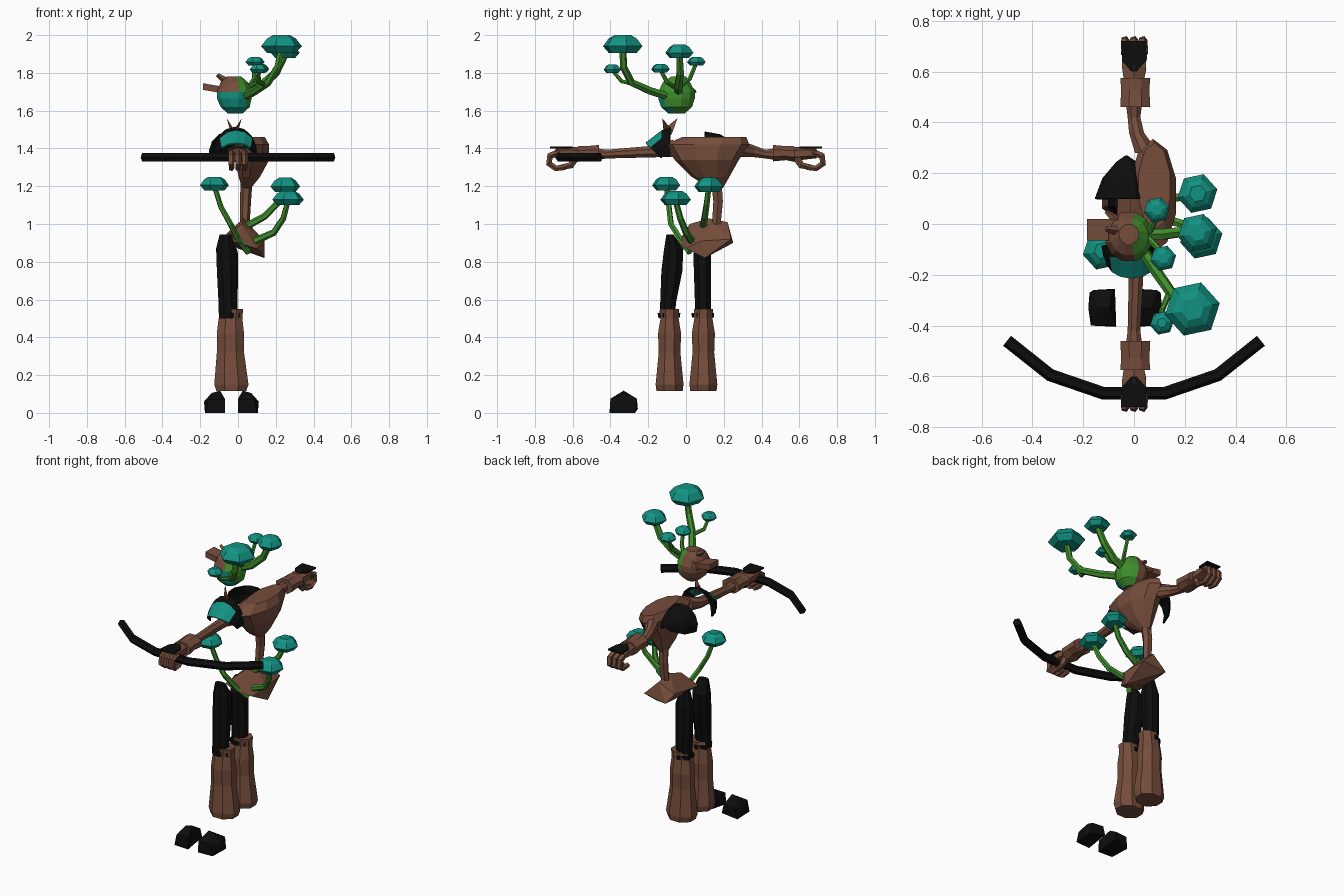
import bpy, bmesh, math
from mathutils import Vector


def material(name, col):
    m = bpy.data.materials.new(name)
    m.diffuse_color = (*col, 1)
    return m


BROWN = material("bark brown", (0.18, 0.075, 0.045))
GREEN = material("stem green", (0.05, 0.27, 0.025))
TEAL = material("cap teal", (0.006, 0.29, 0.225))
BLACK = material("black", (0.004, 0.004, 0.004))


def finish(name, bm, mats, rule=None):
    """Turn a bmesh into a flat-shaded object; rule picks the material slot."""
    bmesh.ops.recalc_face_normals(bm, faces=bm.faces)
    if rule:
        for f in bm.faces:
            f.material_index = rule(f.calc_center_median())
    me = bpy.data.meshes.new(name)
    bm.to_mesh(me)
    bm.free()
    ob = bpy.data.objects.new(name, me)
    bpy.context.collection.objects.link(ob)
    for m in mats:
        me.materials.append(m)
    return ob


def skin(bm, rings, closed=True, caps=True):
    n = len(rings[0])
    for a, b in zip(rings, rings[1:]):
        for i in range(n if closed else n - 1):
            j = (i + 1) % n
            bm.faces.new((a[i], a[j], b[j], b[i]))
    if caps:
        bm.faces.new(rings[0])
        bm.faces.new(rings[-1])


def loft(name, sections, mats, sides=8, axis="z", rule=None, turn=0.5):
    """Sections are (x, y, z, r1, r2): radii x,y along z, or x,z along y."""
    bm = bmesh.new()
    rings = []
    for x, y, z, r1, r2 in sections:
        ring = []
        for i in range(sides):
            a = math.tau * (i + turn) / sides
            u, v = r1 * math.cos(a), r2 * math.sin(a)
            ring.append(bm.verts.new((x + u, y + v, z) if axis == "z" else (x + u, y, z + v)))
        rings.append(ring)
    skin(bm, rings)
    return finish(name, bm, mats, rule)


def tube(name, path, r0, r1, mat, sides=6):
    bm = bmesh.new()
    pts = [Vector(p) for p in path]
    rings = []
    side = None
    for i, p in enumerate(pts):
        t = (pts[min(i + 1, len(pts) - 1)] - pts[max(i - 1, 0)]).normalized()
        ref = side or (Vector((1, 0, 0)) if abs(t.x) < 0.8 else Vector((0, 0, 1)))
        side = (ref - t * ref.dot(t)).normalized()
        up = t.cross(side)
        r = r0 + (r1 - r0) * i / (len(pts) - 1)
        rings.append([bm.verts.new(p + r * (side * math.cos(math.tau * k / sides)
                                            + up * math.sin(math.tau * k / sides)))
                      for k in range(sides)])
    skin(bm, rings)
    return finish(name, bm, [mat])


def hull(name, pts, mat):
    bm = bmesh.new()
    for p in pts:
        bm.verts.new(p)
    bmesh.ops.convex_hull(bm, input=bm.verts)
    bmesh.ops.delete(bm, geom=[v for v in bm.verts if not v.link_faces], context="VERTS")
    return finish(name, bm, [mat])


def mushroom(name, top, r, h, path, stem_r):
    """Hexagonal cap whose top is at the given point, on a bent stem."""
    x, y, z = top
    loft(name + "_cap", [(x, y, z - h, r * 0.7, r * 0.7), (x, y, z - h * 0.62, r, r),
                         (x, y, z - h * 0.2, r * 0.72, r * 0.72), (x, y, z, r * 0.42, r * 0.42)],
         [TEAL], sides=6, turn=0.2)
    tube(name + "_stem", path + [(x, y, z - h * 0.7)], stem_r, stem_r * 0.75, GREEN)


def shell(name, arcs, mats, start, end, n=8, teal=False):
    """Open arched pad; arcs are (x, y, z, rx, rz, lean)."""
    bm = bmesh.new()
    rings = []
    for x, y, z, rx, rz, lean in arcs:
        ring = []
        for i in range(n + 1):
            a = math.radians(start + (end - start) * i / n)
            ring.append(bm.verts.new((x + rx * math.cos(a), y + lean * (1 - math.sin(a)),
                                      z + rz * math.sin(a))))
        rings.append(ring)
    skin(bm, rings, closed=False, caps=False)
    rule = (lambda c: 1 if teal and c.y < -0.135 and abs(c.x + 0.01) < 0.075 else 0)
    ob = finish(name, bm, mats, rule)
    s = ob.modifiers.new("thickness", "SOLIDIFY")
    s.thickness = 0.01


# Torso, waist and hips
loft("torso", [(0.045, 0.16, 1.19, 0.025, 0.035), (0.06, 0.13, 1.25, 0.06, 0.10),
               (0.075, 0.11, 1.34, 0.095, 0.17), (0.075, 0.11, 1.42, 0.095, 0.225),
               (0.08, 0.15, 1.46, 0.065, 0.17)], [BROWN], sides=10)
tube("waist", [(0.045, 0.16, 1.23), (0.04, 0.17, 1.12), (0.035, 0.16, 0.99)], 0.032, 0.026, BROWN)
hull("hips", [(-0.07, -0.03, 0.92), (-0.06, 0.2, 0.95), (0.03, 0.12, 1.03), (0.02, 0.02, 1.0),
              (0.04, 0.22, 1.01), (0.14, 0.08, 0.91), (0.14, 0.1, 0.82), (0.13, 0.24, 0.92),
              (-0.03, 0.25, 0.9), (0.0, -0.04, 0.9), (0.0, 0.11, 0.87), (0.1, 0.0, 0.87)], BROWN)

# Shoulder pads and the pointed collar
shell("rear_pad", [(-0.045, 0.10, 1.38, 0.11, 0.11, 0), (-0.04, 0.18, 1.38, 0.085, 0.095, 0),
                   (-0.03, 0.245, 1.39, 0.04, 0.05, 0), (-0.03, 0.27, 1.4, 0.004, 0.004, 0)],
      [BLACK], -25, 205)
shell("front_pad", [(-0.015, -0.085, 1.38, 0.115, 0.135, 0), (-0.01, -0.13, 1.38, 0.112, 0.115, 0),
                    (-0.01, -0.215, 1.36, 0.10, 0.07, 0.07)], [BLACK, TEAL], -10, 190, teal=True)
for s in (-1, 1):
    hull("collar_point", [(-0.02, -0.07, 1.49), (-0.02, -0.12, 1.5), (-0.02 + s * 0.015, -0.08, 1.47),
                          (-0.02 + s * 0.04, -0.085 - s * 0.04, 1.56)], BROWN)

# Head: green on one side, teal mask at the front, bark elsewhere


def head_colour(c):
    if c.y < -0.07 and c.z < 1.70 and c.x < 0.04:
        return 2
    return 1 if c.x > 0.0 else 0


loft("head", [(-0.015, -0.05, 1.585, 0.04, 0.045), (-0.015, -0.05, 1.62, 0.08, 0.085),
              (-0.02, -0.05, 1.665, 0.095, 0.10), (-0.02, -0.05, 1.70, 0.095, 0.10),
              (-0.02, -0.05, 1.75, 0.075, 0.075), (-0.02, -0.04, 1.78, 0.04, 0.04)],
     [BROWN, GREEN, TEAL], sides=12, rule=head_colour)
hull("hair_log", [(x, y, z + (0.025 if x < -0.1 else 0)) for x in (-0.185, -0.04)
                  for y in (-0.065, 0.02) for z in (1.685, 1.72)], BROWN)
tube("hair_spike", [(-0.04, -0.03, 1.74), (-0.11, -0.02, 1.79)], 0.025, 0.01, BROWN, 4)
tube("hair_spike_rear", [(-0.05, 0.0, 1.72), (-0.11, 0.05, 1.7)], 0.025, 0.008, BROWN, 4)

# Mushrooms on the head
mushroom("large_mushroom", (0.23, -0.335, 2.0), 0.11, 0.095,
         [(0.02, -0.08, 1.67), (0.09, -0.19, 1.705), (0.16, -0.29, 1.75), (0.21, -0.33, 1.83)], 0.024)
mushroom("tall_mushroom", (0.25, -0.035, 1.95), 0.078, 0.07,
         [(0.02, -0.04, 1.69), (0.12, -0.04, 1.73), (0.2, -0.03, 1.80)], 0.026)
mushroom("branch_mushroom", (0.11, -0.39, 1.845), 0.048, 0.045,
         [(0.14, -0.27, 1.74), (0.11, -0.34, 1.755)], 0.013)
mushroom("rear_mushroom", (0.09, 0.055, 1.885), 0.052, 0.045,
         [(0.06, -0.03, 1.73), (0.085, 0.02, 1.77)], 0.014)
mushroom("small_mushroom", (0.115, -0.135, 1.848), 0.052, 0.045,
         [(0.05, -0.05, 1.72), (0.1, -0.1, 1.75)], 0.014)

# Mushrooms on the hips
mushroom("hip_mushroom_rear", (0.25, 0.12, 1.245), 0.08, 0.075,
         [(0.03, 0.09, 0.98), (0.14, 0.1, 1.04), (0.21, 0.11, 1.11)], 0.02)
mushroom("hip_mushroom_right", (0.265, -0.055, 1.175), 0.085, 0.075,
         [(0.09, 0.03, 0.91), (0.19, 0.0, 0.955), (0.24, -0.03, 1.03)], 0.02)
mushroom("hip_mushroom_left", (-0.125, -0.105, 1.25), 0.078, 0.072,
         [(0.055, 0.02, 0.85), (0.0, -0.03, 0.92), (-0.04, -0.08, 1.0), (-0.09, -0.09, 1.09)], 0.018)

# Arms, cuffs and curled hands on both sides
for s, start in ((-1, 0.07), (1, 0.28)):
    loft("arm", [(0.05, s * start, 1.40, 0.05, 0.05), (0.01, s * (start + 0.08), 1.385, 0.032, 0.034),
                 (0.0, s * 0.42, 1.37, 0.027, 0.025), (0.0, s * 0.48, 1.37, 0.035, 0.035)],
         [BROWN], axis="y")
    loft("cuff", [(0.005, s * 0.46, 1.375, 0.064, 0.047), (0.005, s * 0.53, 1.375, 0.06, 0.04),
                  (0.005, s * 0.575, 1.37, 0.064, 0.045)], [BROWN], axis="y")
    loft("palm", [(0, s * 0.56, 1.37, 0.045, 0.035), (0, s * 0.62, 1.375, 0.055, 0.035),
                  (0, s * 0.69, 1.375, 0.055, 0.027)], [BROWN], axis="y", sides=6)
    for x in (-0.035, 0, 0.035):
        tube("finger", [(x, s * 0.67, 1.38), (x, s * 0.72, 1.36), (x, s * 0.725, 1.32),
                        (x, s * 0.69, 1.295), (x, s * 0.64, 1.30)], 0.02, 0.015, BROWN, 5)
    tube("thumb", [(0.02, s * 0.58, 1.36), (0.03, s * 0.61, 1.31), (0.02, s * 0.66, 1.30)],
         0.022, 0.015, BROWN, 5)
    hull("hand_plate", [(x * w, s * y, z) for x in (-1, 1) for z in (1.40, 1.409)
                        for y, w in ((0.6, 0.01), (0.64, 0.045), (0.72, 0.05))], BLACK)

# Bow
tube("bow", [(-0.5, -0.46, 1.353), (-0.33, -0.595, 1.353), (-0.12, -0.667, 1.353),
             (0.12, -0.667, 1.353), (0.33, -0.595, 1.353), (0.5, -0.46, 1.353)],
     0.025, 0.025, BLACK, 6)

# Thighs, shins and detached shoes
loft("front_thigh", [(-0.055, -0.10, 0.5, 0.05, 0.045), (-0.055, -0.095, 0.58, 0.052, 0.045),
                     (-0.06, -0.075, 0.75, 0.056, 0.06), (-0.065, -0.065, 0.87, 0.055, 0.055),
                     (-0.065, -0.085, 0.945, 0.035, 0.02)], [BLACK])
loft("rear_thigh", [(-0.05, 0.09, 0.5, 0.05, 0.042), (-0.05, 0.09, 0.6, 0.052, 0.047),
                    (-0.05, 0.085, 0.84, 0.055, 0.05), (-0.05, 0.08, 0.93, 0.03, 0.03)], [BLACK])
for name, y in (("front_shin", -0.087), ("rear_shin", 0.092)):
    loft(name, [(-0.035, y, 0.115, 0.085, 0.075), (-0.035, y, 0.15, 0.098, 0.08),
                (-0.04, y, 0.32, 0.078, 0.062), (-0.04, y, 0.42, 0.078, 0.066),
                (-0.04, y, 0.50, 0.068, 0.052), (-0.03, y, 0.55, 0.062, 0.055)], [BROWN])
    loft(name + "_knee_band", [(-0.045, y - 0.003, 0.505, 0.064, 0.058),
                               (-0.045, y - 0.003, 0.53, 0.066, 0.06)], [BLACK], sides=6)
for s in (-1, 1):
    hull("shoe", [(-0.035 + s * x, y, z) for x, y, z in (
        (0.035, -0.405, 0), (0.135, -0.4, 0), (0.14, -0.27, 0), (0.04, -0.255, 0.02),
        (0.035, -0.4, 0.075), (0.12, -0.4, 0.07), (0.145, -0.33, 0.06), (0.06, -0.33, 0.118),
        (0.105, -0.33, 0.105), (0.05, -0.26, 0.075), (0.125, -0.26, 0.07))], BLACK)
